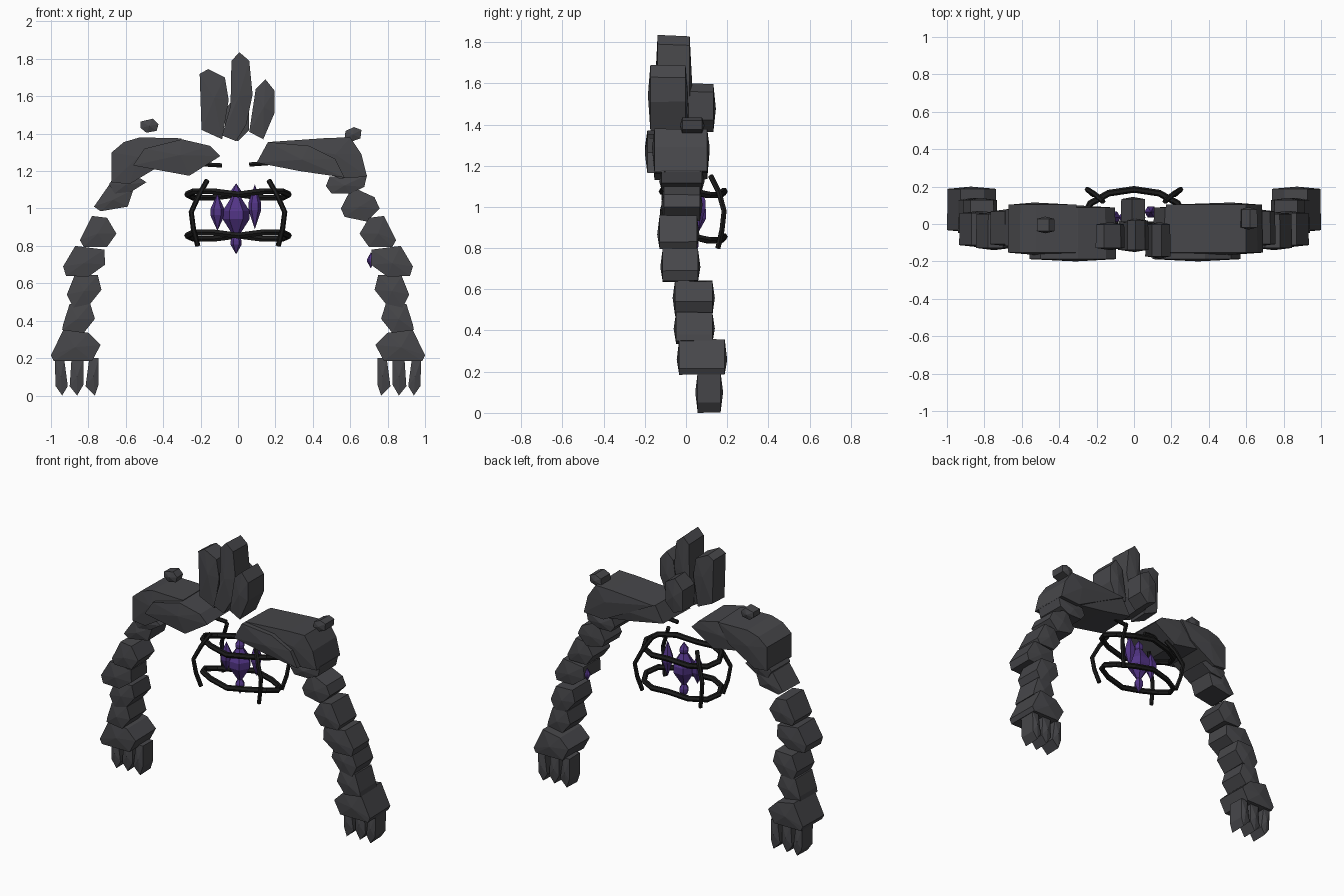
import bpy, bmesh, math
from mathutils import Vector

if "Cube" in bpy.data.objects:
    bpy.data.objects.remove(bpy.data.objects["Cube"])


def material(name, rgb):
    m = bpy.data.materials.new(name)
    m.diffuse_color = (*rgb, 1)
    m.use_nodes = True
    m.node_tree.nodes["Principled BSDF"].inputs["Base Color"].default_value = m.diffuse_color
    return m


ROCK = material("dark_rock", (0.062, 0.062, 0.068))
METAL = material("black_metal", (0.011, 0.011, 0.011))
CRYSTAL = material("purple_crystal", (0.085, 0.035, 0.24))


def add_object(name, bm, mat):
    bmesh.ops.recalc_face_normals(bm, faces=bm.faces)
    me = bpy.data.meshes.new(name)
    bm.to_mesh(me)
    bm.free()
    me.materials.append(mat)
    ob = bpy.data.objects.new(name, me)
    bpy.context.collection.objects.link(ob)
    return ob


def rock(name, outline, y0, y1, side=1, bulge=0.012):
    """Chiselled block: outline in x,z pushed through y, with faceted front and back."""
    bm = bmesh.new()
    n = len(outline)
    cx = sum(p[0] for p in outline) / n
    cz = sum(p[1] for p in outline) / n
    rings = []
    for y, apex, s in ((y0 + bulge, y0, 1.0), (y1 - bulge, y1, 0.97)):
        ring = [bm.verts.new((side * (cx + (x - cx) * s), y, cz + (z - cz) * s)) for x, z in outline]
        tip = bm.verts.new((side * cx, apex, cz))
        for i in range(n):
            bm.faces.new((ring[i], ring[(i + 1) % n], tip))
        rings.append(ring)
    a, b = rings
    for i in range(n):
        j = (i + 1) % n
        bm.faces.new((a[i], a[j], b[j], b[i]))
    return add_object(name, bm, ROCK)


def crystal(name, x, y, z0, z1, r, sides=6):
    """Double-pointed gem."""
    bm = bmesh.new()
    h = z1 - z0
    rings = [[bm.verts.new((x + r * math.cos(math.tau * i / sides), y + r * math.sin(math.tau * i / sides), z0 + h * f))
              for i in range(sides)] for f in (0.42, 0.58)]
    low, top = bm.verts.new((x, y, z0)), bm.verts.new((x, y, z1))
    for i in range(sides):
        j = (i + 1) % sides
        bm.faces.new((rings[0][i], rings[0][j], low))
        bm.faces.new((rings[0][i], rings[0][j], rings[1][j], rings[1][i]))
        bm.faces.new((rings[1][i], rings[1][j], top))
    add_object(name, bm, CRYSTAL)


def rod(name, points, radius, closed=False):
    """Six-sided bar along a path."""
    bm = bmesh.new()
    pts = [Vector(p) for p in points]
    n = len(pts)
    rings = []
    for i, p in enumerate(pts):
        if closed:
            t = pts[(i + 1) % n] - pts[i - 1]
        else:
            t = pts[min(i + 1, n - 1)] - pts[max(i - 1, 0)]
        t.normalize()
        u = t.cross(Vector((0, 0, 1)) if abs(t.z) < 0.7 else Vector((0, 1, 0))).normalized()
        v = t.cross(u)
        rings.append([bm.verts.new(p + radius * (math.cos(k * math.pi / 3) * u + math.sin(k * math.pi / 3) * v))
                      for k in range(6)])
    for i in range(n if closed else n - 1):
        a, b = rings[i], rings[(i + 1) % n]
        for k in range(6):
            bm.faces.new((a[k], a[(k + 1) % 6], b[(k + 1) % 6], b[k]))
    if not closed:
        bm.faces.new(rings[0])
        bm.faces.new(rings[-1])
    add_object(name, bm, METAL)


# Head shards
rock("head_shard_left", [(-.205, 1.72), (-.16, 1.745), (-.07, 1.70), (-.05, 1.58), (-.085, 1.37), (-.195, 1.42)], -.14, .01)
rock("head_shard_middle", [(-.035, 1.79), (.008, 1.835), (.06, 1.79), (.078, 1.61), (.045, 1.45), (-.01, 1.36),
                           (-.085, 1.39), (-.04, 1.55)], -.15, .03)
rock("head_shard_right", [(.095, 1.64), (.147, 1.69), (.195, 1.63), (.195, 1.51), (.135, 1.37), (.06, 1.41)], -.185, .01)
rock("head_shard_back", [(-.07, 1.53), (-.01, 1.60), (.06, 1.56), (.06, 1.42), (0, 1.36), (-.07, 1.39)], 0, .145)

# Shoulders
rock("shoulder_slab_left", [(-.56, 1.23), (-.50, 1.32), (-.30, 1.37), (-.15, 1.335), (-.095, 1.28), (-.26, 1.175)], -.20, .10)
rock("shoulder_cap_left", [(-.675, 1.30), (-.61, 1.355), (-.525, 1.38), (-.30, 1.375), (-.38, 1.25), (-.58, 1.13), (-.675, 1.14)],
     -.165, .115)
rock("shoulder_joint_left", [(-.69, 1.13), (-.66, 1.17), (-.52, 1.16), (-.49, 1.14), (-.57, 1.09), (-.66, 1.08)], -.13, .09)
rock("shoulder_slab_right", [(.10, 1.245), (.16, 1.355), (.38, 1.335), (.52, 1.265), (.57, 1.165), (.33, 1.20)], -.20, .10)
rock("shoulder_cap_right", [(.16, 1.355), (.48, 1.377), (.60, 1.38), (.66, 1.29), (.69, 1.17), (.54, 1.16)], -.165, .115)
rock("shoulder_joint_right", [(.47, 1.12), (.49, 1.17), (.69, 1.18), (.675, 1.115), (.60, 1.08), (.50, 1.08)], -.13, .09)
rock("shoulder_knob_left", [(-.52, 1.465), (-.455, 1.48), (-.425, 1.45), (-.435, 1.415), (-.49, 1.405), (-.52, 1.43)], -.05, .04)
rock("shoulder_knob_right", [(.575, 1.415), (.62, 1.435), (.66, 1.42), (.655, 1.375), (.60, 1.355), (.57, 1.375)], -.03, .09)

# Upper arms
rock("upper_arm_left", [(-.56, 1.10), (-.59, 1.01), (-.735, .985), (-.77, 1.01), (-.69, 1.125)], -.12, .08)
rock("upper_arm_right", [(.61, 1.115), (.73, 1.06), (.757, 1.0), (.69, .93), (.57, .955), (.55, 1.0)], -.12, .08)

# Arm stones, hands and fingers on both sides
for label, s in (("left", -1), ("right", 1)):
    rock("elbow_" + label, [(.78, .96), (.70, .95), (.65, .865), (.70, .795), (.825, .795), (.845, .83)], -.14, .065, s)
    rock("forearm_top_" + label, [(.87, .80), (.715, .78), (.71, .70), (.80, .635), (.92, .64), (.935, .69)], -.125, .07, s)
    rock("forearm_middle_" + label, [(.875, .64), (.75, .645), (.73, .565), (.79, .49), (.88, .47), (.915, .54)], -.065, .14, s)
    rock("wrist_" + label, [(.90, .49), (.79, .49), (.765, .41), (.825, .335), (.94, .35), (.935, .38)], -.06, .14, s)
    rock("hand_" + label, [(.93, .36), (.80, .335), (.735, .27), (.78, .185), (.985, .185), (1.0, .215)], -.045, .20, s)
    rock("outer_finger_" + label, [(.98, .20), (.93, .20), (.91, .05), (.94, 0), (.975, .05)], .045, .18, s)
    rock("middle_finger_" + label, [(.89, .20), (.825, .20), (.825, .06), (.86, 0), (.90, .05)], .05, .175, s)
    rock("inner_finger_" + label, [(.795, .20), (.745, .20), (.745, .06), (.765, 0), (.815, .05)], .045, .18, s)

# Cage: two bent rings and four corner struts
CY = 0.035
for label, z in (("upper", 1.075), ("lower", .855)):
    loop = []
    for i in range(12):
        c, s = math.cos(math.tau * i / 12), math.sin(math.tau * i / 12)
        loop.append((.27 * c, CY + .15 * s, z - .04 * abs(c) * s))
    rod("cage_ring_" + label, loop, .018, closed=True)
for fb, sy in (("front", -1), ("back", 1)):
    for label, sx in (("left", -1), ("right", 1)):
        rod(f"cage_strut_{fb}_{label}", [(sx * .165, CY + sy * .085, 1.15), (sx * .21, CY + sy * .125, 1.07),
                                         (sx * .25, CY + sy * .15, .98), (sx * .238, CY + sy * .14, .89),
                                         (sx * .215, CY + sy * .12, .80)], .014)

# Collar rods between the shoulders
rod("collar_rod_left", [(-.27, .02, 1.245), (-.17, 0, 1.235), (-.085, 0, 1.23)], .013)
rod("collar_rod_right", [(.06, 0, 1.235), (.13, 0, 1.24), (.25, .02, 1.25)], .013)

# Core crystals and a small one growing from an arm
crystal("core_crystal", -.01, CY, .83, 1.10, .072)
crystal("core_tip_top", -.01, CY, 1.03, 1.135, .03)
crystal("core_tip_bottom", -.01, CY, .755, .88, .03)
crystal("core_crystal_left", -.11, CY, .88, 1.08, .038)
crystal("core_crystal_right", .09, .065, .89, 1.13, .034)
crystal("arm_crystal", .71, .03, .68, .765, .02)
